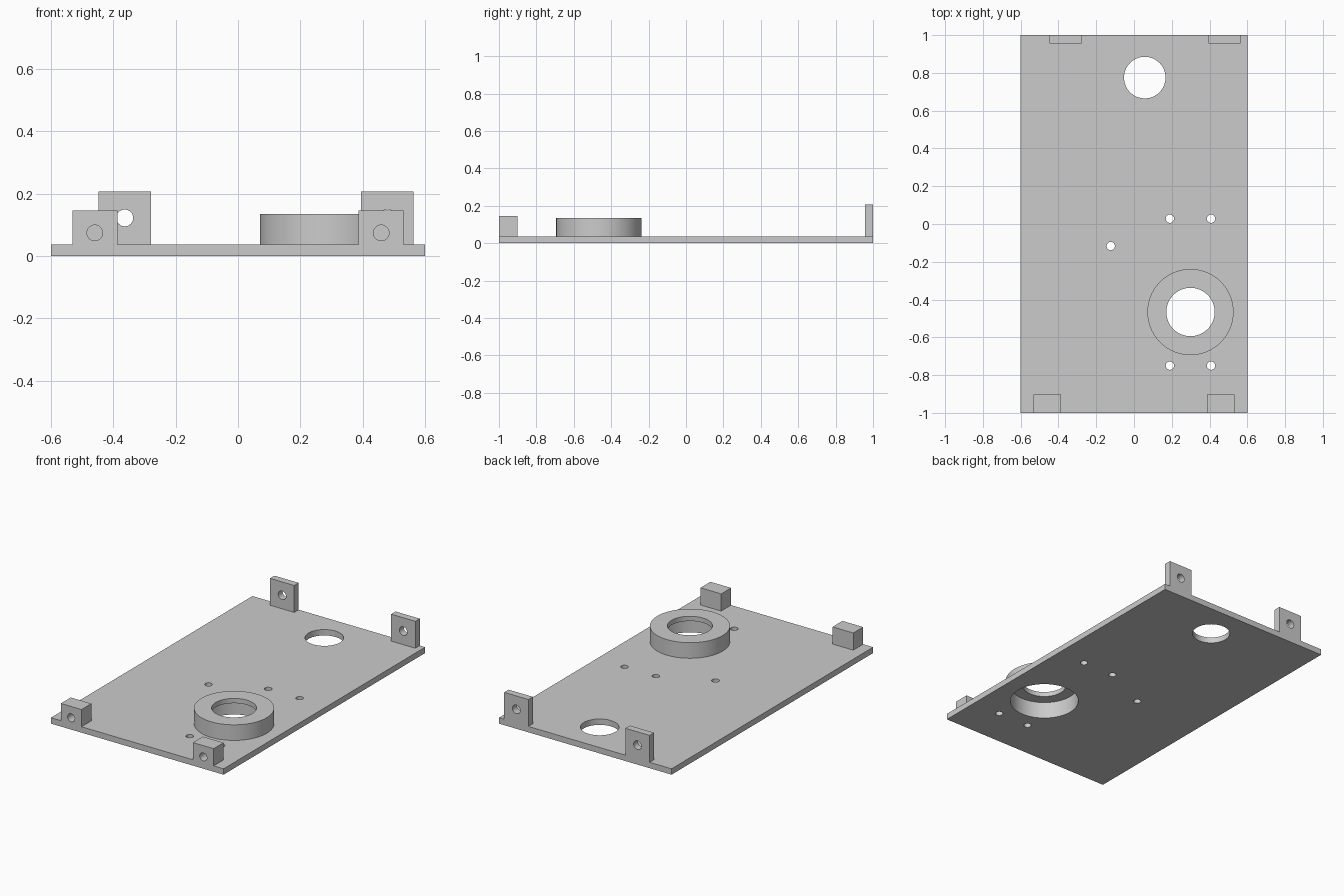
import bpy
from math import pi, radians

cube = bpy.data.objects.get("Cube")
if cube:
    bpy.data.objects.remove(cube, do_unlink=True)

grey = bpy.data.materials.new("light grey")
grey.use_nodes = True
GREY = (0.6, 0.6, 0.6, 1)
grey.diffuse_color = GREY
grey.node_tree.nodes["Principled BSDF"].inputs["Base Color"].default_value = GREY

PLATE = 0.037


def box(name, x, y, z):
    """Box given by its (min, max) range on each axis."""
    spans = (x, y, z)
    bpy.ops.mesh.primitive_cube_add(size=1, location=[(a + b) / 2 for a, b in spans])
    ob = bpy.context.object
    ob.name = name
    ob.scale = [b - a for a, b in spans]
    bpy.ops.object.transform_apply(location=True, rotation=False, scale=True)
    ob.data.materials.append(grey)
    return ob


def cylinder(name, radius, depth, location, along_y=False, sides=64):
    bpy.ops.mesh.primitive_cylinder_add(
        vertices=sides, radius=radius, depth=depth, location=location,
        rotation=(pi / 2 if along_y else 0, 0, 0))
    ob = bpy.context.object
    ob.name = name
    ob.data.materials.append(grey)
    return ob


def combine(target, tool, operation):
    """Apply a boolean, then drop the tool object."""
    mod = target.modifiers.new(tool.name, "BOOLEAN")
    mod.operation = operation
    mod.solver = "EXACT"
    mod.object = tool
    bpy.context.view_layer.objects.active = target
    bpy.ops.object.modifier_apply(modifier=mod.name)
    bpy.data.objects.remove(tool, do_unlink=True)


# Base plate
plate = box("base_plate", (-0.6, 0.6), (-1, 1), (0, PLATE))

# Bearing housing: raised ring with a wide bore below and a thin lip on top
BX, BY, TOP, LIP = 0.299, -0.466, 0.135, 0.03
combine(plate, cylinder("housing", 0.228, TOP - 0.01, (BX, BY, (TOP + 0.01) / 2), sides=96), "UNION")

# Front blocks and taller rear lugs, standing on the plate edge
for x in (-0.459, 0.459):
    combine(plate, box("front_block", (x - 0.072, x + 0.072), (-1, -0.902), (0.01, 0.145)), "UNION")
for x in (-0.363, 0.479):
    combine(plate, box("rear_lug", (x - 0.084, x + 0.084), (0.956, 1), (0.01, 0.206)), "UNION")

# Housing bore and lip opening
bore = TOP - LIP
combine(plate, cylinder("bore", 0.2, bore + 0.1, (BX, BY, bore / 2 - 0.05), sides=96), "DIFFERENCE")
combine(plate, cylinder("lip_opening", 0.128, 1, (BX, BY, 0), sides=96), "DIFFERENCE")

# Large rear opening
combine(plate, cylinder("rear_opening", 0.11, 1, (0.057, 0.775, 0)), "DIFFERENCE")

# Small screw holes around the housing
screws = [(BX + sx * 0.109, y) for sx in (-1, 1) for y in (0.028, -0.75)]
for x, y in screws + [(-0.123, -0.117)]:
    combine(plate, cylinder("screw_hole", 0.022, 1, (x, y, 0), sides=32), "DIFFERENCE")

# Blind holes in the front blocks, through holes in the rear lugs
for x in (-0.459, 0.459):
    combine(plate, cylinder("block_hole", 0.025, 0.14, (x, -1, 0.074), True, 32), "DIFFERENCE")
for x in (-0.363, 0.479):
    combine(plate, cylinder("lug_hole", 0.027, 0.2, (x, 0.98, 0.122), True, 32), "DIFFERENCE")

# Smooth round walls, crisp edges
bpy.ops.object.select_all(action="DESELECT")
plate.select_set(True)
bpy.context.view_layer.objects.active = plate
bpy.ops.object.shade_smooth_by_angle(angle=radians(30))
